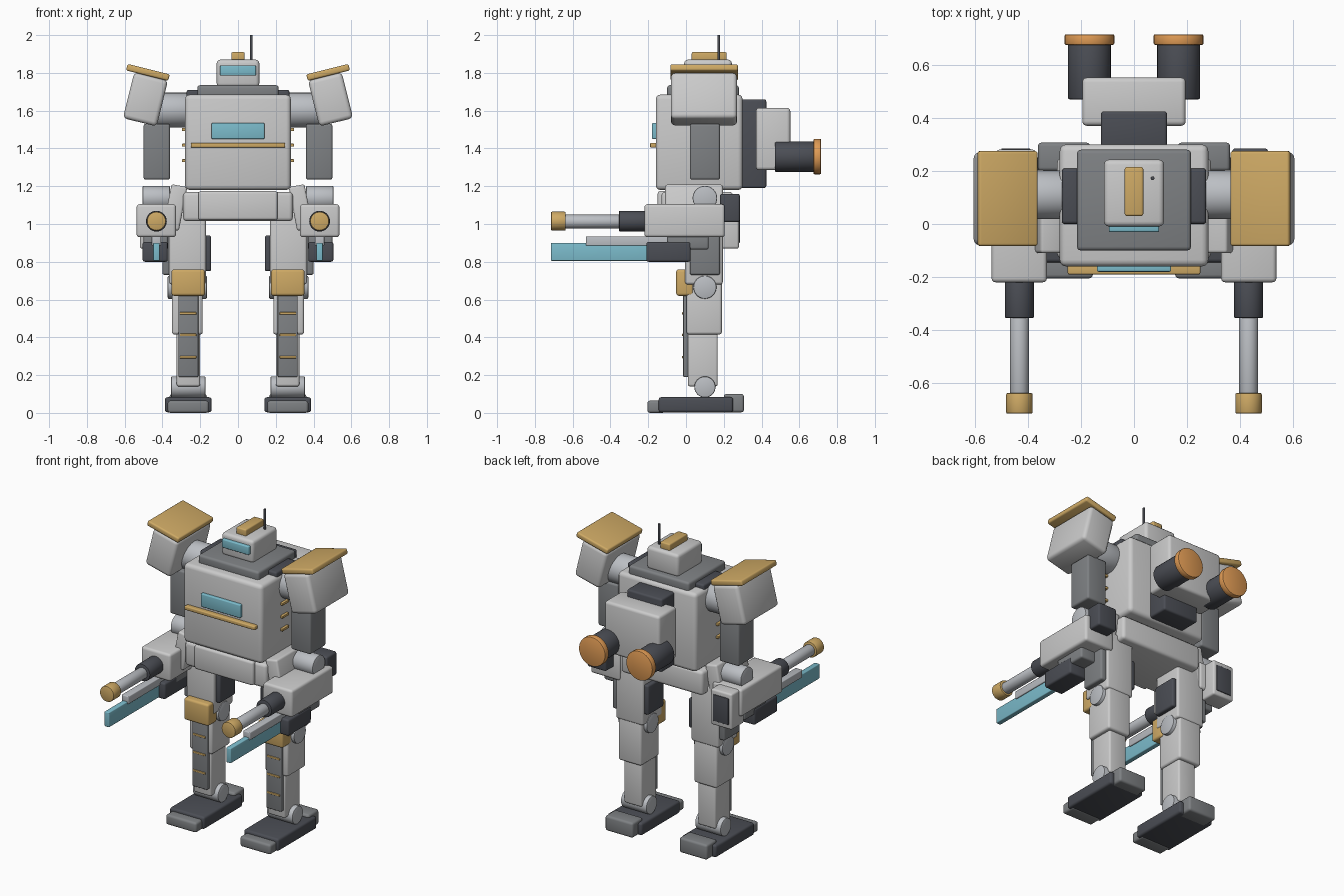
import bpy, bmesh, math
from mathutils import Matrix, Vector

if "Cube" in bpy.data.objects:
    bpy.data.objects.remove(bpy.data.objects["Cube"])


def material(name, rgb):
    m = bpy.data.materials.new(name)
    m.diffuse_color = (*rgb, 1)
    m.use_nodes = True
    m.node_tree.nodes["Principled BSDF"].inputs["Base Color"].default_value = m.diffuse_color
    return m


DARK = material("gunmetal", (0.07, 0.075, 0.09))
GOLD = material("gold", (0.62, 0.40, 0.13))
CYAN = material("cyan_glow", (0.20, 0.50, 0.60))
ORANGE = material("orange_glow", (0.75, 0.33, 0.09))
PLATE = material("plate_grey", (0.21, 0.22, 0.23))
STEEL = material("light_steel", (0.50, 0.52, 0.55))


def finish(bm, name, mat):
    me = bpy.data.meshes.new(name)
    bm.to_mesh(me)
    bm.free()
    me.shade_smooth()
    me.set_sharp_from_angle(angle=math.radians(35))
    if mat:
        me.materials.append(mat)
    ob = bpy.data.objects.new(name, me)
    bpy.context.collection.objects.link(ob)
    return ob


def box(name, x, y, z, mat=None, bevel=0.012, tilt=0):
    """Rounded box from (min, max) ranges, tilted in degrees about y."""
    size = [b - a for a, b in (x, y, z)]
    mid = Vector([(a + b) / 2 for a, b in (x, y, z)])
    bm = bmesh.new()
    bmesh.ops.create_cube(bm, size=1)
    bmesh.ops.scale(bm, vec=size, verts=bm.verts)
    bmesh.ops.bevel(bm, geom=bm.edges[:], offset=min(bevel, min(size) * 0.3),
                    segments=3, profile=0.5, affect='EDGES')
    bm.transform(Matrix.Translation(mid) @ Matrix.Rotation(math.radians(tilt), 4, 'Y'))
    return finish(bm, name, mat)


def rod(name, axis, span, c, r, mat=None, bevel=0.006):
    """Cylinder along an axis; c holds the other two coordinates in xyz order."""
    bm = bmesh.new()
    bmesh.ops.create_cone(bm, cap_ends=True, segments=32, radius1=r, radius2=r,
                          depth=span[1] - span[0])
    rims = [e for e in bm.edges if any(len(f.verts) > 4 for f in e.link_faces)]
    bmesh.ops.bevel(bm, geom=rims, offset=min(bevel, r * 0.3), segments=2,
                    profile=0.5, affect='EDGES')
    m = (span[0] + span[1]) / 2
    pos, rot = {'X': ((m, c[0], c[1]), Matrix.Rotation(math.pi / 2, 4, 'Y')),
                'Y': ((c[0], m, c[1]), Matrix.Rotation(math.pi / 2, 4, 'X')),
                'Z': ((c[0], c[1], m), Matrix.Identity(4))}[axis]
    bm.transform(Matrix.Translation(pos) @ rot)
    return finish(bm, name, mat)


# Torso and pelvis
box("torso", (-.28, .28), (-.16, .30), (1.18, 1.685), None, .025)
box("chest_window", (-.14, .14), (-.18, -.15), (1.45, 1.535), CYAN, .006)
box("chest_trim", (-.25, .25), (-.19, -.15), (1.405, 1.43), GOLD, .006)
box("collar_plate", (-.215, .215), (-.10, .28), (1.66, 1.735), PLATE, .015)
box("pelvis", (-.29, .29), (-.13, .25), (1.015, 1.17), None, .02)
box("pelvis_front_plate", (-.21, .21), (-.15, -.10), (1.02, 1.175), None, .015)

# Head
box("head", (-.113, .113), (-.01, .243), (1.725, 1.87), None, .02)
box("visor", (-.095, .095), (-.03, .01), (1.785, 1.84), CYAN, .006)
box("head_crest", (-.035, .035), (.03, .215), (1.86, 1.91), GOLD, .008)
rod("antenna", 'Z', (1.85, 2.0), (.07, .173), .007, DARK, .001)

# Backpack
box("backpack_spine", (-.125, .125), (.28, .425), (1.19, 1.66), DARK)
box("backpack", (-.195, .195), (.37, .552), (1.285, 1.615), None, .018)

# Rear blocks of the forearms differ left to right
box("right_forearm_counterweight", (.37, .505), (.18, .285), (1.01, 1.16), DARK)
box("left_forearm_pack", (-.52, -.37), (.15, .28), (.87, 1.10), None)
box("left_forearm_pack_panel", (-.50, -.39), (.27, .285), (.90, 1.07), DARK, .004)


for s, side in ((1, "right"), (-1, "left")):
    def X(a, b):
        return (a, b) if s > 0 else (-b, -a)

    # Thruster
    rod(side + "_thruster", 'Y', (.47, .69), (s * .168, 1.357), .081, DARK)
    rod(side + "_thruster_nozzle", 'Y', (.675, .715), (s * .168, 1.357), .094, ORANGE)

    # Torso sides
    box(side + "_collar_block", X(.20, .272), (0, .21), (1.58, 1.71), DARK)
    for i, z in enumerate((1.335, 1.417, 1.5, 1.578)):
        box(f"{side}_vent_{i}", X(.27, .297), (.03, .097), (z - .008, z + .008), GOLD, .003)

    # Shoulder and upper arm
    rod(side + "_shoulder_joint", 'X', X(.26, .46), (.11, 1.603), .092, STEEL)
    box(side + "_pauldron", X(.398, .582), (-.08, .27), (1.535, 1.785), None, .022, -14 * s)
    box(side + "_pauldron_cap", X(.362, .592), (-.083, .275), (1.785, 1.82), GOLD, .01, -14 * s)
    box(side + "_upper_arm", X(.36, .50), (.02, .18), (1.235, 1.53), PLATE)
    rod(side + "_elbow_joint", 'X', X(.36, .505), (.10, 1.137), .065, STEEL)

    # Forearm, cannon and blade
    cx = s * .432
    box(side + "_forearm", X(.328, .537), (-.22, .205), (.93, 1.105), None, .016)
    rod(side + "_cannon_sleeve", 'Y', (-.355, -.19), (cx, 1.015), .055, DARK)
    rod(side + "_cannon_barrel", 'Y', (-.66, -.34), (cx, 1.013), .036, STEEL)
    rod(side + "_cannon_muzzle", 'Y', (-.715, -.637), (cx, 1.015), .05, GOLD)
    box(side + "_blade_mount", X(.37, .50), (-.10, .12), (.865, .94), PLATE)
    box(side + "_blade_holder", X(.372, .505), (-.21, .025), (.80, .905), DARK)
    box(side + "_blade_rail", X(.407, .457), (-.53, .0), (.885, .935), STEEL, .005)
    box(side + "_blade", X(.415, .449), (-.715, -.05), (.805, .90), CYAN, .005)

    # Hip skirt and thigh
    box(side + "_hip_skirt", X(.29, .375), (-.11, .195), (.97, 1.205), None, .012, -11 * s)
    box(side + "_thigh", X(.17, .365), (-.005, .195), (.68, 1.06), None, .014)
    box(side + "_outer_thigh_panel", X(.35, .40), (.02, .18), (.73, 1.0), PLATE)
    box(side + "_inner_thigh_panel", X(.142, .18), (.02, .18), (.75, .94), DARK)

    # Knee and shin
    rod(side + "_knee_joint", 'X', X(.165, .372), (.10, .665), .061, STEEL)
    box(side + "_knee_guard", X(.175, .352), (-.052, .04), (.62, .76), GOLD, .014)
    box(side + "_calf", X(.187, .35), (.003, .19), (.415, .70), None, .014)
    box(side + "_shin", X(.20, .325), (.01, .168), (.14, .45), None, .012)
    box(side + "_shin_plate", X(.21, .316), (-.015, .03), (.19, .63), PLATE, .006)
    for i, z in enumerate((.295, .413, .527)):
        box(f"{side}_shin_stripe_{i}", X(.22, .308), (-.021, .0), (z - .006, z + .006), GOLD, .003)

    # Ankle and foot
    rod(side + "_ankle_joint", 'X', X(.172, .355), (.10, .137), .056, STEEL)
    box(side + "_foot", X(.14, .387), (-.145, .25), (.003, .083), DARK, .014)
    box(side + "_toe", X(.155, .372), (-.205, -.11), (0, .065), PLATE, .014)
    box(side + "_heel", X(.165, .362), (.20, .307), (.003, .10), PLATE, .014)
